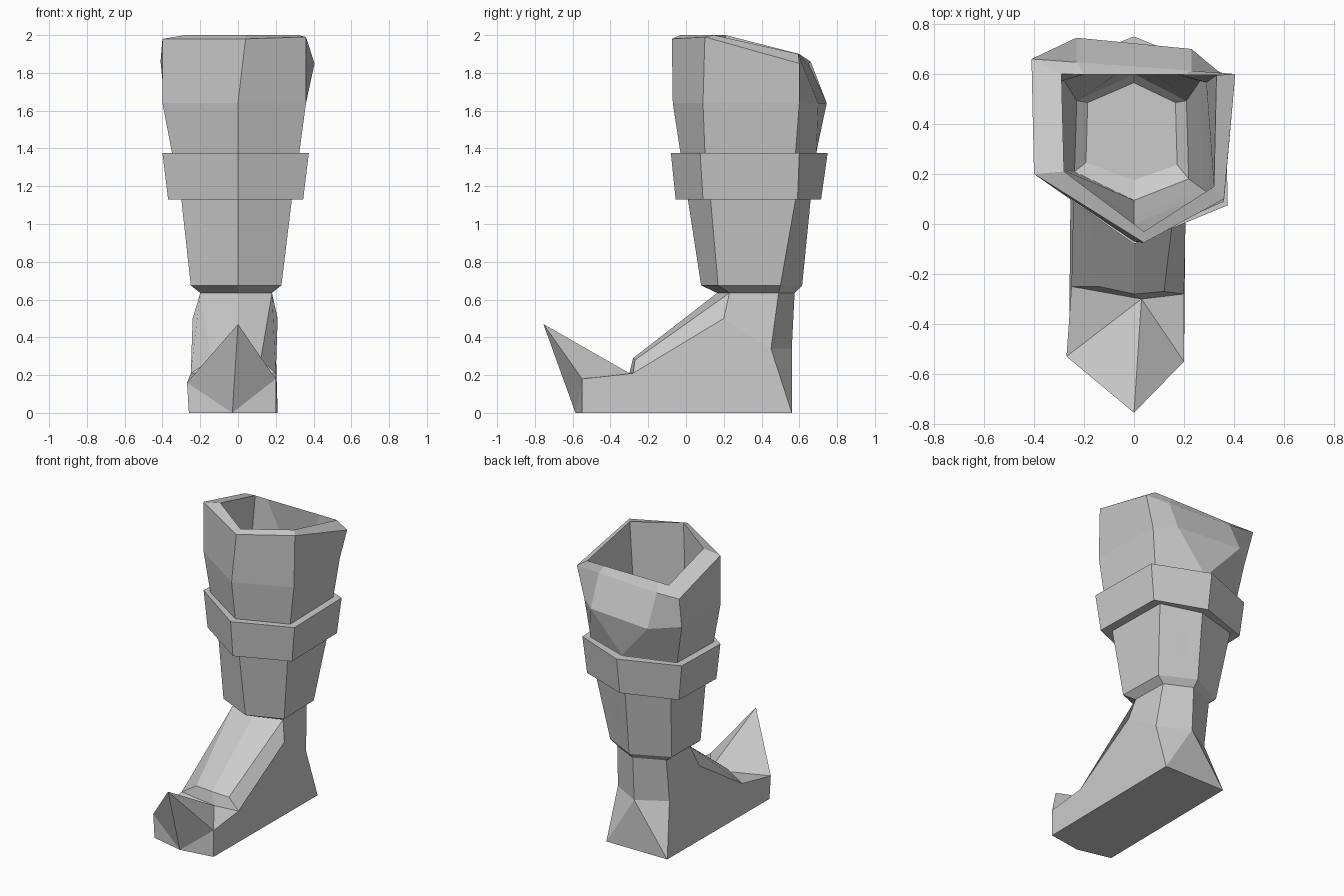
import bpy
import bmesh
from mathutils import Vector

cube = bpy.data.objects.get("Cube")
if cube:
    bpy.data.objects.remove(cube, do_unlink=True)

grey = bpy.data.materials.new("plain grey")
grey.use_nodes = True
tone = (0.6, 0.6, 0.6, 1)
grey.diffuse_color = tone
grey.node_tree.nodes["Principled BSDF"].inputs["Base Color"].default_value = tone


def finish(name, bm):
    """Clean up a mesh and place it in the scene as a flat-shaded object."""
    bmesh.ops.remove_doubles(bm, verts=bm.verts, dist=0.0005)
    bmesh.ops.recalc_face_normals(bm, faces=bm.faces)
    mesh = bpy.data.meshes.new(name)
    bm.to_mesh(mesh)
    bm.free()
    mesh.materials.append(grey)
    obj = bpy.data.objects.new(name, mesh)
    bpy.context.collection.objects.link(obj)
    return obj


def hexagon(z, right, left, front, front_left, front_right, side, back):
    """Six-sided section; its back corner is doubled so it can open out."""
    return [Vector(p) for p in (
        (0, front, z), (left, front_left, z), (left * 0.97, side, z),
        (0, back, z), (0, back, z),
        (right * 0.97, side, z), (right, front_right, z))]


def inset(ring, width, z=None):
    """Copy of a section shrunk towards its centre."""
    centre = sum(ring, Vector()) / len(ring)
    result = []
    for p in ring:
        inward = centre - p
        inward.z = 0
        q = p + inward.normalized() * width
        if z is not None:
            q.z = z
        result.append(q)
    return result


def loft(name, rings, closed_end=False):
    """Skin a stack of sections with quads."""
    bm = bmesh.new()
    rows = [[bm.verts.new(p) for p in ring] for ring in rings]
    for low, high in zip(rows, rows[1:]):
        for i in range(len(low)):
            j = (i + 1) % len(low)
            bm.faces.new((low[i], low[j], high[j], high[i]))
    if closed_end:
        bm.faces.new(rows[-1])
    return finish(name, bm)


# Shaft sections, from the ankle up
ankle = hexagon(0.635, -0.2, 0.18, 0.165, 0.23, 0.24, 0.49, 0.575)
cuff = hexagon(0.675, -0.25, 0.23, 0.08, 0.17, 0.2, 0.5, 0.615)
calf = hexagon(1.13, -0.3, 0.285, 0.01, 0.13, 0.21, 0.58, 0.66)
knee = hexagon(1.38, -0.35, 0.325, -0.03, 0.1, 0.2, 0.58, 0.69)
bulge = hexagon(1.64, -0.4, 0.36, -0.07, 0.09, 0.2, 0.6, 0.72)
bulge[3] = Vector((0.23, 0.7, 1.64))
bulge[4] = Vector((-0.23, 0.745, 1.64))

# Sloping rim with a straight back edge
rim = [Vector(p) for p in (
    (0.04, -0.075, 1.98), (0.36, 0.1, 1.99), (0.405, 0.6, 1.85),
    (0.23, 0.613, 1.85), (-0.23, 0.647, 1.85),
    (-0.41, 0.66, 1.86), (-0.4, 0.2, 1.98))]
lip = [Vector(p) for p in (
    (0.04, -0.03, 2), (0.32, 0.15, 2), (0.33, 0.595, 1.9),
    (0.2, 0.597, 1.9), (-0.2, 0.598, 1.9),
    (-0.29, 0.6, 1.9), (-0.28, 0.21, 2))]

# Hollow shaft: up the outside, over the lip and down the inside
loft("boot_shaft", [
    ankle, cuff, calf, knee, bulge, rim, lip,
    inset(knee, 0.03), inset(calf, 0.015),
    inset(cuff, 0.015, 0.69), inset(ankle, 0.01, 0.65)], closed_end=True)

# Strap band around the shaft
band_low = hexagon(1.13, -0.37, 0.345, -0.055, 0.09, 0.2, 0.59, 0.715)
band_high = hexagon(1.375, -0.4, 0.375, -0.08, 0.075, 0.2, 0.6, 0.75)
loft("strap_band", [inset(calf, 0.01), band_low, band_high, inset(knee, 0.01, 1.375)])

# Foot: named corners, where _l and _r mark the two sides
corners = {
    "ankle_f": (0, 0.165, 0.635), "ankle_b": (0, 0.575, 0.635),
    "ankle_l": (0.18, 0.23, 0.635), "ankle_r": (-0.2, 0.24, 0.635),
    "rear_l": (0.175, 0.49, 0.635), "rear_r": (-0.194, 0.49, 0.635),
    "tendon": (0, 0.56, 0.34),
    "hollow_l": (0.2, 0.45, 0.34), "hollow_r": (-0.19, 0.45, 0.34),
    "heel_l": (0.21, 0.56, 0), "heel_r": (-0.25, 0.56, 0),
    "instep_l": (0.21, 0.2, 0.5), "instep_r": (-0.24, 0.2, 0.5),
    "ridge_f": (0, -0.28, 0.29),
    "ridge_l": (0.12, -0.27, 0.28), "ridge_r": (-0.14, -0.25, 0.28),
    "pad_f": (0.03, -0.3, 0.21),
    "pad_l": (0.2, -0.28, 0.21), "pad_r": (-0.25, -0.25, 0.21),
    "tip": (0, -0.755, 0.47),
    "toe_l": (0.2, -0.55, 0.18), "toe_r": (-0.27, -0.53, 0.16),
    "sole_f": (-0.03, -0.585, 0),
    "sole_l": (0.2, -0.55, 0), "sole_r": (-0.26, -0.53, 0),
}
# Faces of one side; * stands for the side letter
side_faces = [
    "ankle_* instep_* hollow_* rear_*",
    "instep_* pad_* sole_* heel_* hollow_*",
    "pad_* toe_* sole_*",
    "rear_* hollow_* tendon ankle_b",
    "hollow_* heel_* tendon",
    "ankle_f ridge_f ridge_* ankle_*",
    "ankle_* ridge_* pad_* instep_*",
    "ridge_f pad_f pad_* ridge_*",
    "pad_f tip toe_*",
    "pad_f toe_* pad_*",
    "tip sole_f toe_*",
    "toe_* sole_f sole_*",
]
middle_faces = [
    "tendon heel_l heel_r",
    "heel_l sole_l sole_f sole_r heel_r",
    "ankle_f ankle_l rear_l ankle_b rear_r ankle_r",
]
bm = bmesh.new()
verts = {name: bm.verts.new(p) for name, p in corners.items()}
for face in middle_faces + [f.replace("*", s) for s in "lr" for f in side_faces]:
    bm.faces.new([verts[name] for name in face.split()])
finish("foot", bm)
